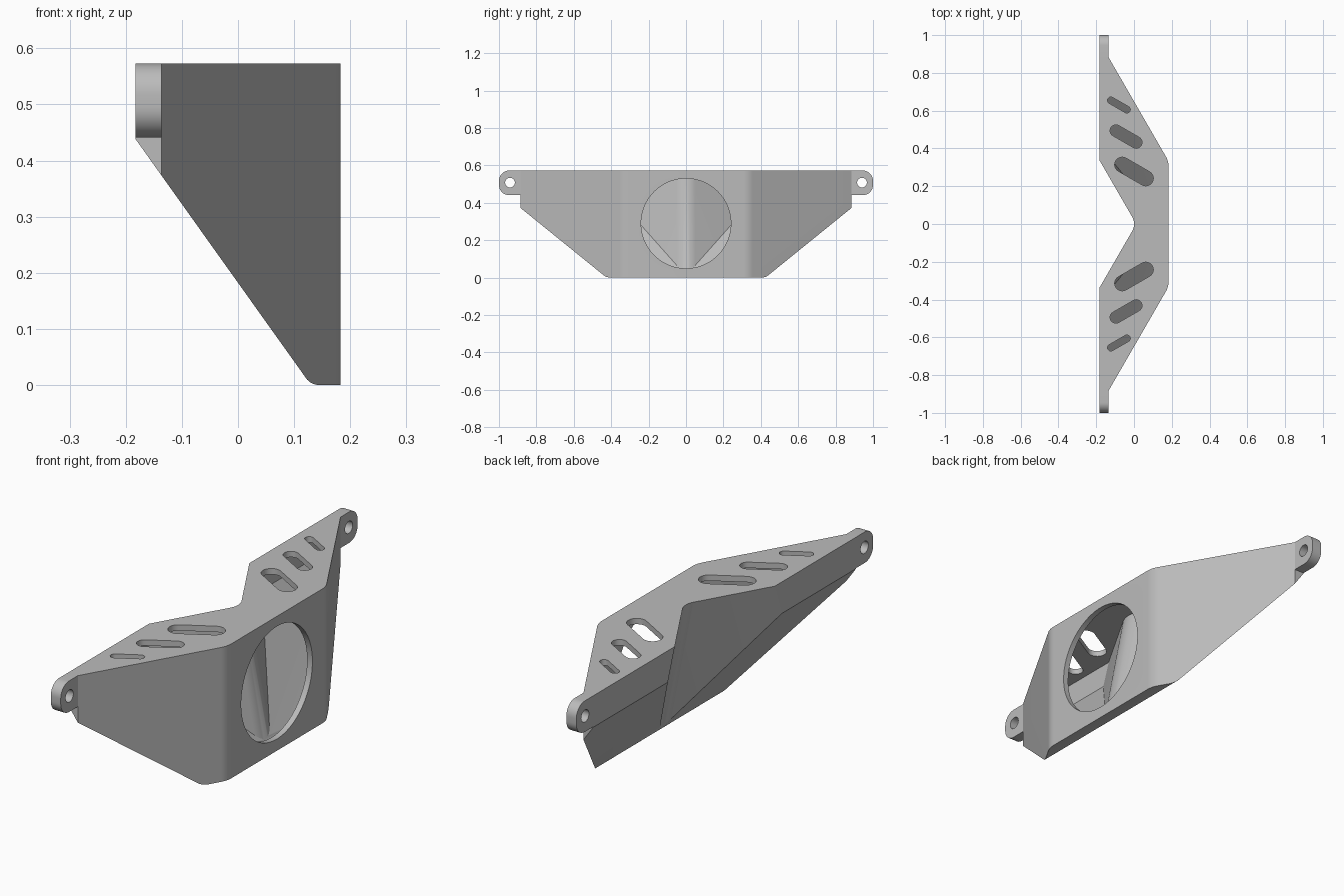
import bpy, bmesh
from math import radians, sin, cos, tan, pi
from mathutils import Vector

if "Cube" in bpy.data.objects:
    bpy.data.objects.remove(bpy.data.objects["Cube"], do_unlink=True)

HEIGHT = 0.573
BACK, FRONT, END = -0.183, 0.183, 0.885
EAR_FRONT = -0.136
WALL = 0.025
SIDE = radians(30)       # sweep of the side faces and notch walls
SLOPE = radians(54.5)    # tilt of the underside
NOTCH_DRAFT = 0.2

grey = bpy.data.materials.new("matte_grey")
grey.use_nodes = True
grey.diffuse_color = (0.5, 0.5, 0.5, 1)
grey.node_tree.nodes["Principled BSDF"].inputs["Base Color"].default_value = (0.5, 0.5, 0.5, 1)


def fillet(corners, steps=10):
    """Round each (u, v, radius) corner of a closed outline."""
    out = []
    for i, (u, v, r) in enumerate(corners):
        p = Vector((u, v))
        if not r:
            out.append(p)
            continue
        a = (Vector(corners[i - 1][:2]) - p).normalized()
        b = (Vector(corners[(i + 1) % len(corners)][:2]) - p).normalized()
        half = a.angle(b) / 2
        centre = p + (a + b).normalized() * (r / sin(half))
        start = p + a * (r / tan(half)) - centre
        end = p + b * (r / tan(half)) - centre
        sweep = start.angle(end)
        for k in range(steps + 1):
            f = k / steps
            out.append(centre + (start * sin((1 - f) * sweep) + end * sin(f * sweep)) / sin(sweep))
    return out


def loft(name, low, high, cuts=()):
    """Solid between two matching rings, trimmed by (point, normal) planes."""
    bm = bmesh.new()
    a = [bm.verts.new(p) for p in low]
    b = [bm.verts.new(p) for p in high]
    bm.faces.new(a[::-1])
    bm.faces.new(b)
    for i in range(len(a)):
        j = (i + 1) % len(a)
        bm.faces.new((a[i], a[j], b[j], b[i]))
    for point, normal in cuts:
        res = bmesh.ops.bisect_plane(bm, geom=bm.verts[:] + bm.edges[:] + bm.faces[:],
                                     plane_co=point, plane_no=normal, clear_outer=True)
        edges = [e for e in res["geom_cut"] if isinstance(e, bmesh.types.BMEdge)]
        bmesh.ops.holes_fill(bm, edges=edges)
    bmesh.ops.remove_doubles(bm, verts=bm.verts[:], dist=1e-5)
    bmesh.ops.recalc_face_normals(bm, faces=bm.faces[:])
    mesh = bpy.data.meshes.new(name)
    bm.to_mesh(mesh)
    bm.free()
    mesh.materials.append(grey)
    obj = bpy.data.objects.new(name, mesh)
    bpy.context.collection.objects.link(obj)
    return obj


def outline(t, z):
    """Plan of the housing at height z, moved inward by t."""
    xf, xb, ye = FRONT - t, BACK + t, END - t
    d = cos(SIDE) * EAR_FRONT + sin(SIDE) * END - t
    v = 0.012 + t / cos(SIDE) + NOTCH_DRAFT * (HEIGHT - z)
    half = [(xf, (d - cos(SIDE) * xf) / sin(SIDE), 0.1 - t),
            ((d - sin(SIDE) * ye) / cos(SIDE), ye, 0),
            (xb, ye, 0),
            (xb, (v - xb) / tan(SIDE), 0)]
    mirrored = [(x, -y, r) for x, y, r in reversed(half)]
    ring = fillet(half + [(v, 0, 0.075 + t)] + mirrored)
    return [(p.x, p.y, z) for p in ring]


def housing(name, t):
    """Housing volume moved inward by t, with rounded sloping underside."""
    radius = 0.03
    centre = Vector((0.13 + radius * tan(SLOPE / 2), 0, radius))
    cuts = []
    for k in range(4, 0, -1):
        n = Vector((-sin(SLOPE * k / 4), 0, -cos(SLOPE * k / 4)))
        cuts.append((centre + n * (radius - t), n))
    return loft(name, outline(t, t), outline(t, HEIGHT - t), cuts)


def cut(obj, cutter):
    cutter.hide_render = True
    mod = obj.modifiers.new("cut", "BOOLEAN")
    mod.operation, mod.solver, mod.object = "DIFFERENCE", "EXACT", cutter
    bpy.context.view_layer.objects.active = obj
    bpy.ops.object.modifier_apply(modifier=mod.name)
    bpy.data.objects.remove(cutter, do_unlink=True)


def smooth(obj):
    bpy.ops.object.select_all(action="DESELECT")
    obj.select_set(True)
    bpy.context.view_layer.objects.active = obj
    bpy.ops.object.shade_smooth_by_angle(angle=radians(25))


def disc(name, y, z, r, x0, x1, n=64):
    """Cylinder along x."""
    ring = [(y + r * cos(2 * pi * k / n), z + r * sin(2 * pi * k / n)) for k in range(n)]
    return loft(name, [(x0, *p) for p in ring], [(x1, *p) for p in ring])


# Hollow housing with a round front opening
body = housing("housing", 0)
cut(body, housing("cavity", WALL))
cut(body, disc("opening", 0, 0.29, 0.24, FRONT - WALL - 0.008, FRONT + 0.05, 96))

# Angled vent slots in the top plate: x, y, half length, radius
for x, y, h, r in ((0, 0.278, 0.072, 0.04), (-0.042, 0.463, 0.062, 0.031), (-0.08, 0.63, 0.049, 0.018)):
    for side in (1, -1):
        axis = Vector((cos(SIDE), -sin(SIDE) * side))
        across = Vector((-axis.y, axis.x))
        ring = []
        for end in (1, -1):
            for k in range(13):
                a = pi * k / 12 - pi / 2
                ring.append(Vector((x, y * side)) + end * (axis * (h + r * cos(a)) + across * r * sin(a)))
        cut(body, loft("slot", [(*p, HEIGHT - WALL - 0.01) for p in ring],
                       [(*p, HEIGHT + 0.05) for p in ring]))
smooth(body)

# Mounting ears at both ends
for side, name in ((1, "rear_ear"), (-1, "front_ear")):
    low = 0.441
    ring = fillet([(END * side, low, 0), (side, low, 0.055), (side, HEIGHT, 0.055), (END * side, HEIGHT, 0)])
    ear = loft(name, [(BACK, *p) for p in ring], [(EAR_FRONT, *p) for p in ring])
    cut(ear, disc("bolt_hole", 0.941 * side, 0.508, 0.026, BACK - 0.05, EAR_FRONT + 0.05, 32))
    smooth(ear)
